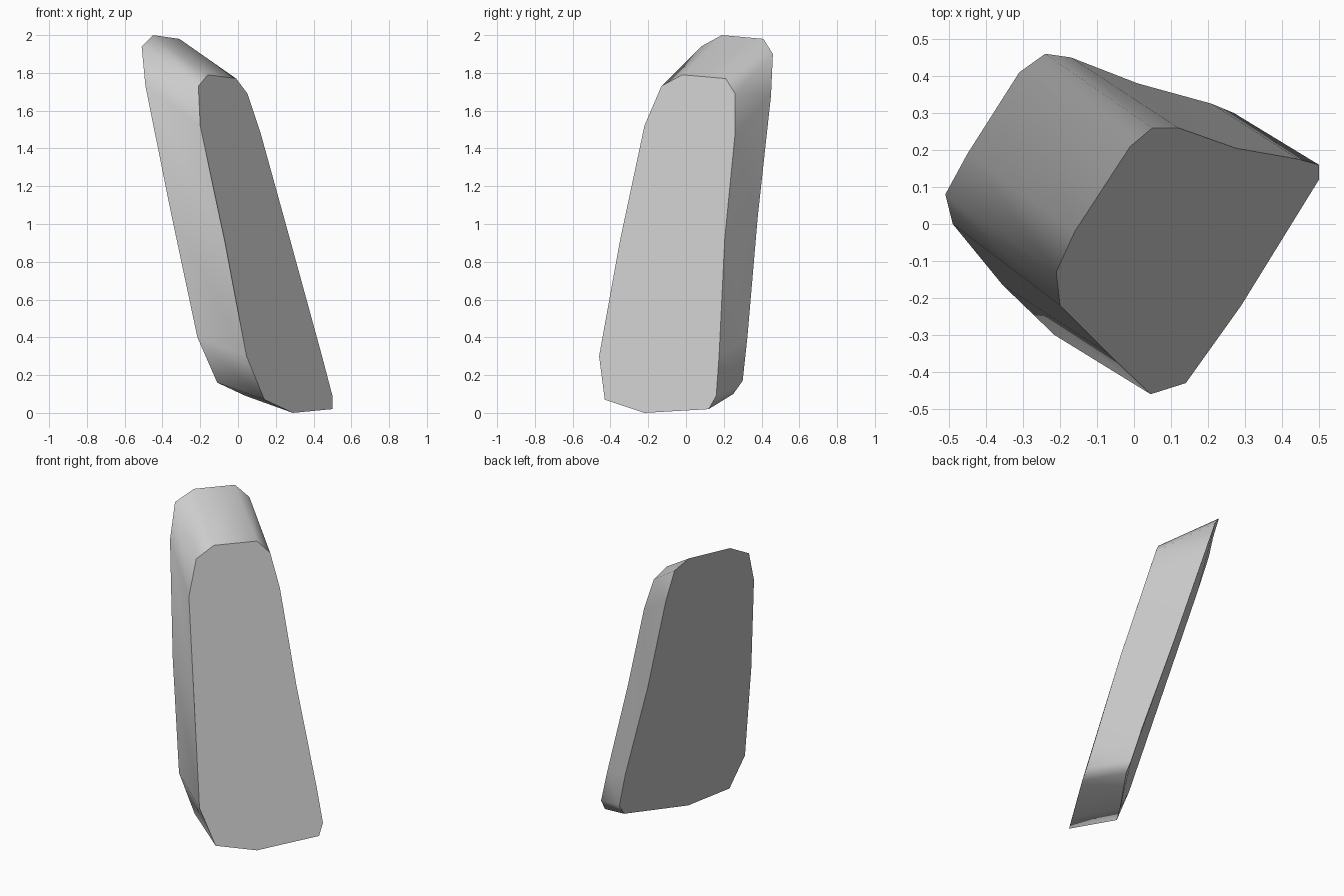
import bpy, bmesh

# Matching outlines of the two broad faces of the leaning stone slab
front = [(0.29, -0.22, 0.0), (0.50, 0.12, 0.02), (0.50, 0.16, 0.09),
         (0.445, 0.175, 0.30), (0.275, 0.205, 0.92), (0.12, 0.26, 1.48),
         (0.05, 0.26, 1.69), (-0.01, 0.21, 1.77), (-0.16, -0.02, 1.79),
         (-0.21, -0.13, 1.73), (-0.20, -0.22, 1.52), (-0.07, -0.35, 0.91),
         (0.045, -0.46, 0.30), (0.14, -0.43, 0.07)]
back = [(0.04, -0.08, 0.09), (0.27, 0.25, 0.10), (0.27, 0.30, 0.17),
        (0.21, 0.325, 0.40), (0.01, 0.38, 1.04), (-0.17, 0.45, 1.68),
        (-0.24, 0.46, 1.90), (-0.31, 0.41, 1.98), (-0.45, 0.19, 2.0),
        (-0.51, 0.08, 1.94), (-0.49, 0.0, 1.73), (-0.355, -0.165, 1.06),
        (-0.215, -0.30, 0.40), (-0.11, -0.29, 0.16)]

bm = bmesh.new()
f = [bm.verts.new(p) for p in front]
b = [bm.verts.new(p) for p in back]
n = len(f)

# Broad faces, then the band around the rim
caps = [bm.faces.new(f), bm.faces.new(b[::-1])]
for i in range(n):
    j = (i + 1) % n
    bm.faces.new((f[j], f[i], b[i], b[j])).smooth = True
for cap in caps:
    for e in cap.edges:
        e.smooth = False
# Keep the strongly turned bottom corners crisp
for e in bm.edges:
    if e.calc_face_angle(0) > 1.05:
        e.smooth = False
bmesh.ops.recalc_face_normals(bm, faces=bm.faces)

mesh = bpy.data.meshes.new("stone_slab")
bm.to_mesh(mesh)
bm.free()
slab = bpy.data.objects.new("stone_slab", mesh)
bpy.context.collection.objects.link(slab)
